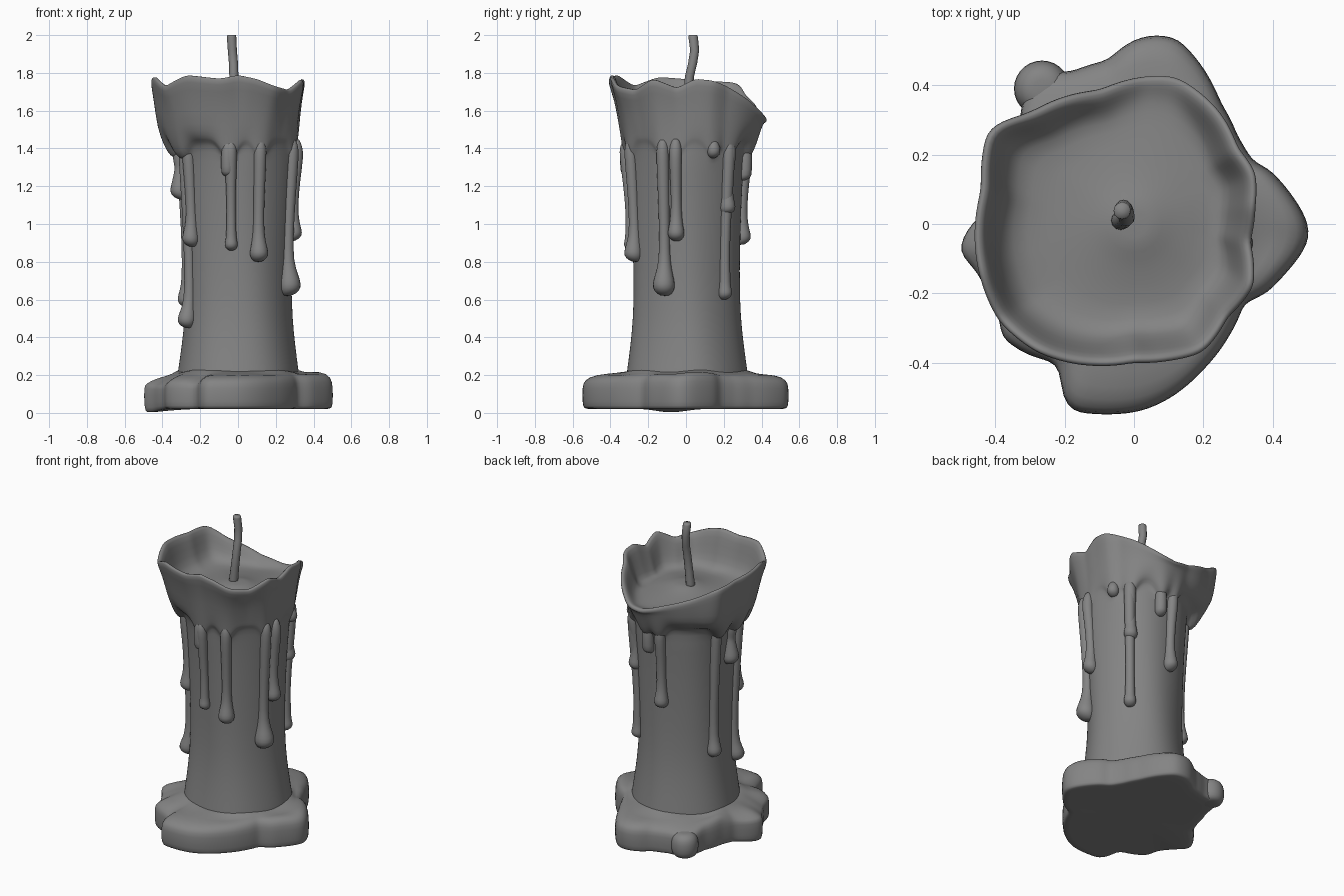
import bpy, bmesh
from math import sin, cos, atan2, hypot, radians, degrees, exp, tau

if "Cube" in bpy.data.objects:
    bpy.data.objects.remove(bpy.data.objects["Cube"])

N = 80
ANGLES = [tau * i / N for i in range(N)]
GREY = bpy.data.materials.new("dark_wax")
GREY.diffuse_color = (.23, .23, .23, 1)
GREY.use_nodes = True
GREY.node_tree.nodes["Principled BSDF"].inputs["Base Color"].default_value = GREY.diffuse_color


def loft(name, rings, subsurf=True):
    """Skin closed rings of points into one smooth capped mesh."""
    bm = bmesh.new()
    vs = [[bm.verts.new(p) for p in ring] for ring in rings]
    n = len(rings[0])
    for a, b in zip(vs, vs[1:]):
        for i in range(n):
            j = (i + 1) % n
            bm.faces.new((a[i], a[j], b[j], b[i]))
    for ring in (vs[0], vs[-1]):
        f = bm.faces.new(ring)
        bmesh.ops.poke(bm, faces=[f])
    bmesh.ops.recalc_face_normals(bm, faces=bm.faces)
    me = bpy.data.meshes.new(name)
    bm.to_mesh(me)
    bm.free()
    for p in me.polygons:
        p.use_smooth = True
    me.materials.append(GREY)
    ob = bpy.data.objects.new(name, me)
    bpy.context.collection.objects.link(ob)
    if subsurf:
        m = ob.modifiers.new("smooth", 'SUBSURF')
        m.levels = m.render_levels = 1
    return ob


def polar(points):
    """Turn outline points (x, y, z) into a function angle -> (radius, z)."""
    t = sorted((atan2(y, x) % tau, hypot(x, y), z) for x, y, z in points)
    t = [(t[-1][0] - tau, *t[-1][1:])] + t + [(t[0][0] + tau, *t[0][1:])]

    def f(a):
        a %= tau
        for p, q in zip(t, t[1:]):
            if p[0] <= a <= q[0]:
                k = (a - p[0]) / max(q[0] - p[0], 1e-6)
                return p[1] + (q[1] - p[1]) * k, p[2] + (q[2] - p[2]) * k
    return f


def mix(a, b, k):
    return a + (b - a) * k


def ring(fn):
    """fn(angle) -> (radius, z)"""
    out = []
    for a in ANGLES:
        r, z = fn(a)
        out.append((r * cos(a), r * sin(a), z))
    return out


def disc(x, y, z, r, n=10):
    return [(x + r * cos(tau * i / n), y + r * sin(tau * i / n), z) for i in range(n)]


# drips: angle in degrees, end height, tip radius
DRIPS = [(260, 1.25, .038), (263, .86, .035), (292, .8, .05),
         (337, .62, .06), (350, .91, .045), (27, 1.35, .038), (45, .6, .038),
         (46, 1.05, .042), (80, 1.23, .04), (96, .89, .045), (160, .56, .046),
         (184, 1.13, .05), (213, .88, .046), (206, .45, .05)]

# wavy burnt rim of the cup
rim = polar([(.35, .05, 1.77), (.35, .15, 1.76), (.30, .22, 1.73), (.25, .32, 1.67),
             (.12, .425, 1.57), (.03, .425, 1.56), (-.1, .385, 1.6), (-.3, .32, 1.68),
             (-.42, .275, 1.75), (-.44, .1, 1.76), (-.445, -.15, 1.78),
             (-.39, -.28, 1.73), (-.28, -.37, 1.79), (-.1, -.41, 1.77),
             (0, -.4, 1.79), (.1, -.395, 1.77), (.2, -.37, 1.73),
             (.27, -.27, 1.71), (.345, -.18, 1.77), (.335, -.05, 1.72)])

COLUMN = [(.05, .34), (.2, .322), (.28, .31), (.42, .292), (.6, .278), (.9, .283),
          (1.2, .296), (1.34, .308)]


def column_r(z):
    for (z0, r0), (z1, r1) in zip(COLUMN, COLUMN[1:]):
        if z <= z1:
            return mix(r0, r1, (z - z0) / (z1 - z0))
    return COLUMN[-1][1]


def arch(a):
    """Skirt edge hangs lower where a drip starts."""
    d = [(degrees(a) - g + 180) % 360 - 180 for g, _, _ in DRIPS]
    return .035 - .1 * max(exp(-(x / 8) ** 2) for x in d)


def skirt(k, z, wave, lean=0):
    """Ring between column and rim; lean makes it fuller at the back left."""
    return ring(lambda a: (mix(.305, rim(a)[0], k + lean * cos(a - radians(135))),
                           z + wave * arch(a)))


# candle body: column, melted skirt, thin rim, hollow cup and wax floor
rings = [ring(lambda a, z=z, r=r: (r + .004 * sin(5 * a + 2 * z) + .003 * sin(a), z))
         for z, r in COLUMN]
rings += [skirt(.05, 1.395, .9), skirt(.3, 1.41, 1, .08), skirt(.45, 1.45, .6, .18),
          skirt(.62, 1.51, .1, .25)]
rings += [ring(lambda a: (mix(.305, rim(a)[0], .8 + .16 * cos(a - radians(135))),
                          mix(1.51, rim(a)[1], .55))),
          ring(lambda a: (rim(a)[0] + .003, rim(a)[1] - .025)),
          ring(lambda a: (rim(a)[0] - .002, rim(a)[1] + .004)),
          ring(lambda a: (rim(a)[0] - .028, rim(a)[1] - .002)),
          ring(lambda a: (rim(a)[0] - .05, mix(1.53, rim(a)[1], .65))),
          ring(lambda a: (rim(a)[0] - .08, mix(1.54, rim(a)[1], .2))),
          ring(lambda a: (mix(.26, rim(a)[0] - .1, .6), 1.545)),
          ring(lambda a: (.17, 1.56)), ring(lambda a: (.1, 1.575)), ring(lambda a: (.06, 1.59))]
loft("candle_body", rings)

# hanging drips with teardrop ends, half sunk into the column
for i, (deg, end, t) in enumerate(DRIPS):
    c, s = cos(radians(deg)), sin(radians(deg))
    stem = min(.032, t * .8)
    knee = end + 3 * t
    prof = [(1.45, .02), (1.41, .034), (1.36, .036), (mix(1.36, knee, .4), stem),
            (mix(1.36, knee, .75), stem * .9), (knee, stem), (end + 1.8 * t, t * .85),
            (end + t, t * 1.08), (end + .4 * t, t * .95), (end, t * .45)]
    if end > 1.22:
        prof = [(1.45, .02), (1.41, .036), (end + t, t), (end + .4 * t, t * .9), (end, t * .4)]
    rows = []
    for k, (z, r) in enumerate(prof):
        d = column_r(z) + r * (.15 if r < t * .8 else .3)
        rows.append(disc(d * c, d * s + .003 * s, z, r))
    loft("drip_%02d" % (i + 1), rows)

# puddle of set wax around the foot (z is the top height)
foot = polar([(.3, .25, .2), (.34, .18, .2), (.375, .17, .21), (.45, .09, .22), (.5, .01, .22),
              (.505, -.05, .21), (.43, -.15, .21), (.37, -.21, .2), (.32, -.22, .2),
              (.27, -.33, .2), (.2, -.42, .2), (.1, -.505, .2), (.02, -.54, .2),
              (-.18, -.54, .2), (-.22, -.48, .19), (-.21, -.4, .17), (-.3, -.38, .19),
              (-.38, -.33, .19), (-.39, -.25, .17), (-.45, -.14, .17), (-.51, -.07, .18),
              (-.46, .01, .17), (-.4, .06, .18), (-.37, .15, .21), (-.33, .28, .2),
              (-.31, .4, .18), (-.25, .44, .18), (-.19, .435, .19), (-.06, .475, .19),
              (-.03, .52, .2), (.05, .545, .2), (.12, .54, .2), (.2, .45, .2), (.25, .35, .2)])


def foot_low(a):
    return .02 - .02 * exp(-((degrees(a) - 190) / 14) ** 2)


rings = [ring(lambda a: (foot(a)[0] * .6, .022)),
         ring(lambda a: (foot(a)[0] * .95, foot_low(a))),
         ring(lambda a: (foot(a)[0] * .985, foot_low(a) + .003)),
         ring(lambda a: (foot(a)[0], .05)), ring(lambda a: (foot(a)[0], .14)),
         ring(lambda a: (foot(a)[0] * .98, foot(a)[1] - .025)),
         ring(lambda a: (mix(.3, foot(a)[0], .72), foot(a)[1] + .003)),
         ring(lambda a: (mix(.31, foot(a)[0], .25), .205 + .006 * sin(7 * a))),
         ring(lambda a: (.318, .23 + .01 * sin(5 * a))), ring(lambda a: (.2, .23))]
loft("wax_puddle", rings)

# round blob that ran off the puddle at the back left
loft("wax_blob", [disc(-.265, .39, z, r, 14) for z, r in
                  [(.02, .045), (.03, .07), (.06, .084), (.12, .084), (.155, .07), (.172, .04)]])

# bent wick
loft("wick", [disc(x, y, z, r, 12) for x, y, z, r in
              [(-.04, .01, 1.54, .028), (-.038, .01, 1.6, .027), (-.03, .012, 1.68, .025),
               (-.022, .018, 1.78, .024), (-.024, .035, 1.85, .024),
               (-.03, .046, 1.92, .024), (-.034, .038, 1.99, .025), (-.034, .037, 2.0, .022)]],
     subsurf=False)
